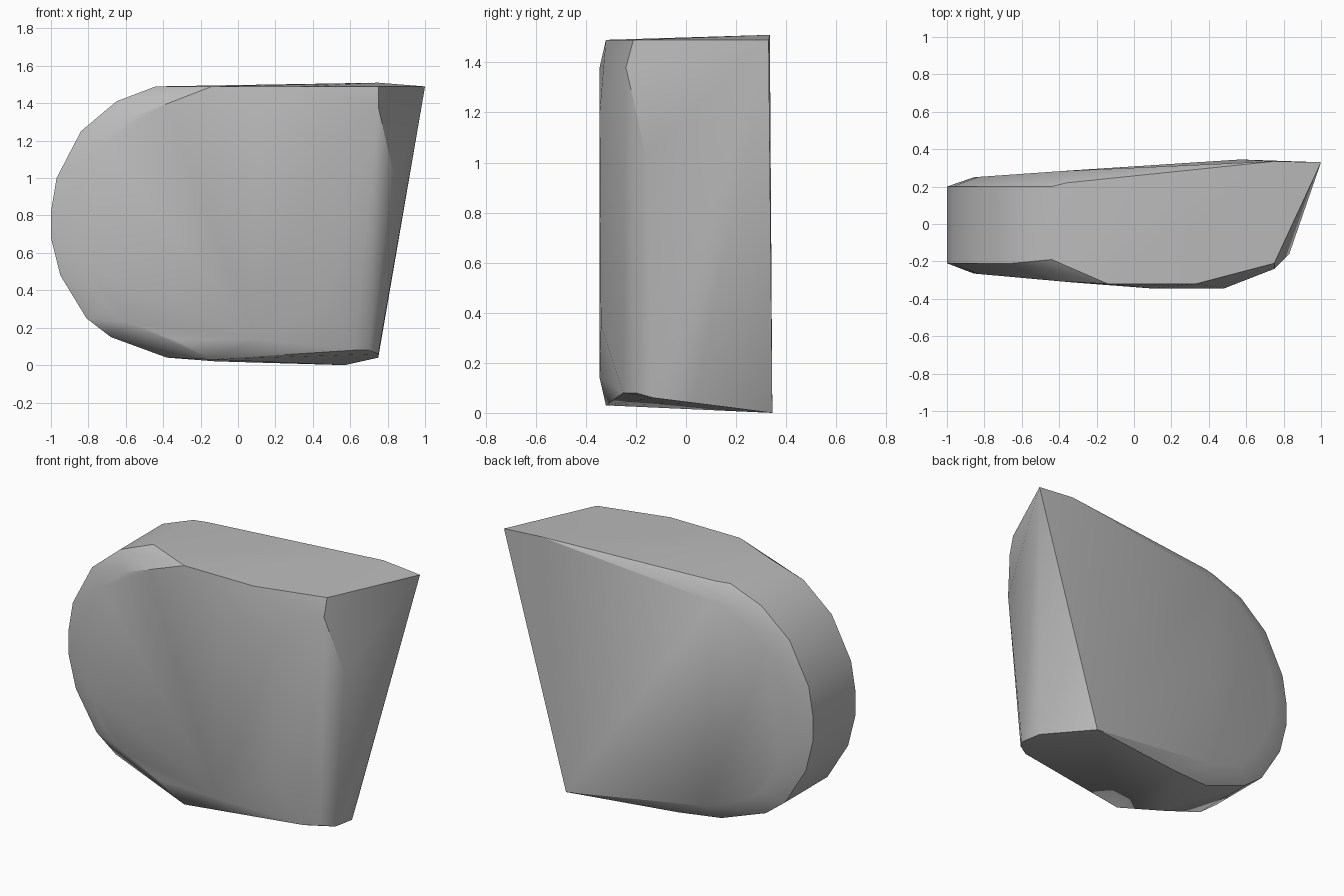
import bpy, bmesh, math

cube = bpy.data.objects.get("Cube")
if cube:
    bpy.data.objects.remove(cube, do_unlink=True)

stone = bpy.data.materials.new("stone_grey")
stone.use_nodes = True
grey = (0.5, 0.5, 0.5, 1)
stone.diffuse_color = grey
stone.node_tree.nodes["Principled BSDF"].inputs["Base Color"].default_value = grey

# Rounded end: one outline carried across the thickness
outline = [(-0.44, 1.49), (-0.65, 1.41), (-0.84, 1.25), (-0.97, 1.0), (-1, 0.82),
           (-1, 0.68), (-0.95, 0.48), (-0.81, 0.25), (-0.68, 0.15), (-0.38, 0.04)]
points = []
for x, z in outline:
    points += [(x, -0.19 if x > -0.6 else -0.21, z), (x, 0.2, z)]
    # inner rings that bevel the front and back rims
    fx, fz = -0.1 + (x + 0.1) * 0.84, 0.76 + (z - 0.76) * 0.87
    points += [(fx, -0.335 - fx * 0.02 + (fx + 0.1) * -0.07, fz),
               (fx, 0.31 + fx * 0.07, fz)]

# Front face and its slightly turned upper and lower rims
points += [(-0.14, -0.32, 1.49), (0.33, -0.32, 1.49), (-0.14, -0.32, 0.03),
           (0.1, -0.345, 1.38), (0.48, -0.345, 1.2), (0.1, -0.345, 0.14),
           (0.48, -0.34, 0.35), (0.62, -0.25, 0.08)]
# Slanted right-hand end with a long crease
points += [(0.75, -0.21, 1.49), (0.75, -0.24, 1.38), (0.83, -0.16, 1.03),
           (0.70, -0.2, 0.08), (0.75, -0.13, 0.06), (0.75, 0.03, 0.04),
           (1, 0.33, 1.49)]
# Back corners, top and base
points += [(0.57, 0.345, 0), (0.75, 0.335, 1.51), (-0.36, 0.22, 1.49),
           (-0.12, 0.24, 0.02)]

# Wrap the faceted block around its corners
bm = bmesh.new()
for p in points:
    bm.verts.new(p)
hull = bmesh.ops.convex_hull(bm, input=bm.verts[:])
spare = {g for g in hull["geom_interior"] + hull["geom_unused"]
         if isinstance(g, bmesh.types.BMVert)}
bmesh.ops.delete(bm, geom=list(spare), context="VERTS")
bmesh.ops.dissolve_limit(bm, angle_limit=math.radians(1), verts=bm.verts[:], edges=bm.edges[:])
bmesh.ops.recalc_face_normals(bm, faces=bm.faces[:])
mesh = bpy.data.meshes.new("stone_block")
bm.to_mesh(mesh)
bm.free()
mesh.materials.append(stone)
block = bpy.data.objects.new("stone_block", mesh)
bpy.context.collection.objects.link(block)

# Smooth the gentle facets and keep the strong edges crisp
bpy.ops.object.select_all(action="DESELECT")
block.select_set(True)
bpy.context.view_layer.objects.active = block
bpy.ops.object.shade_smooth_by_angle(angle=math.radians(30))
